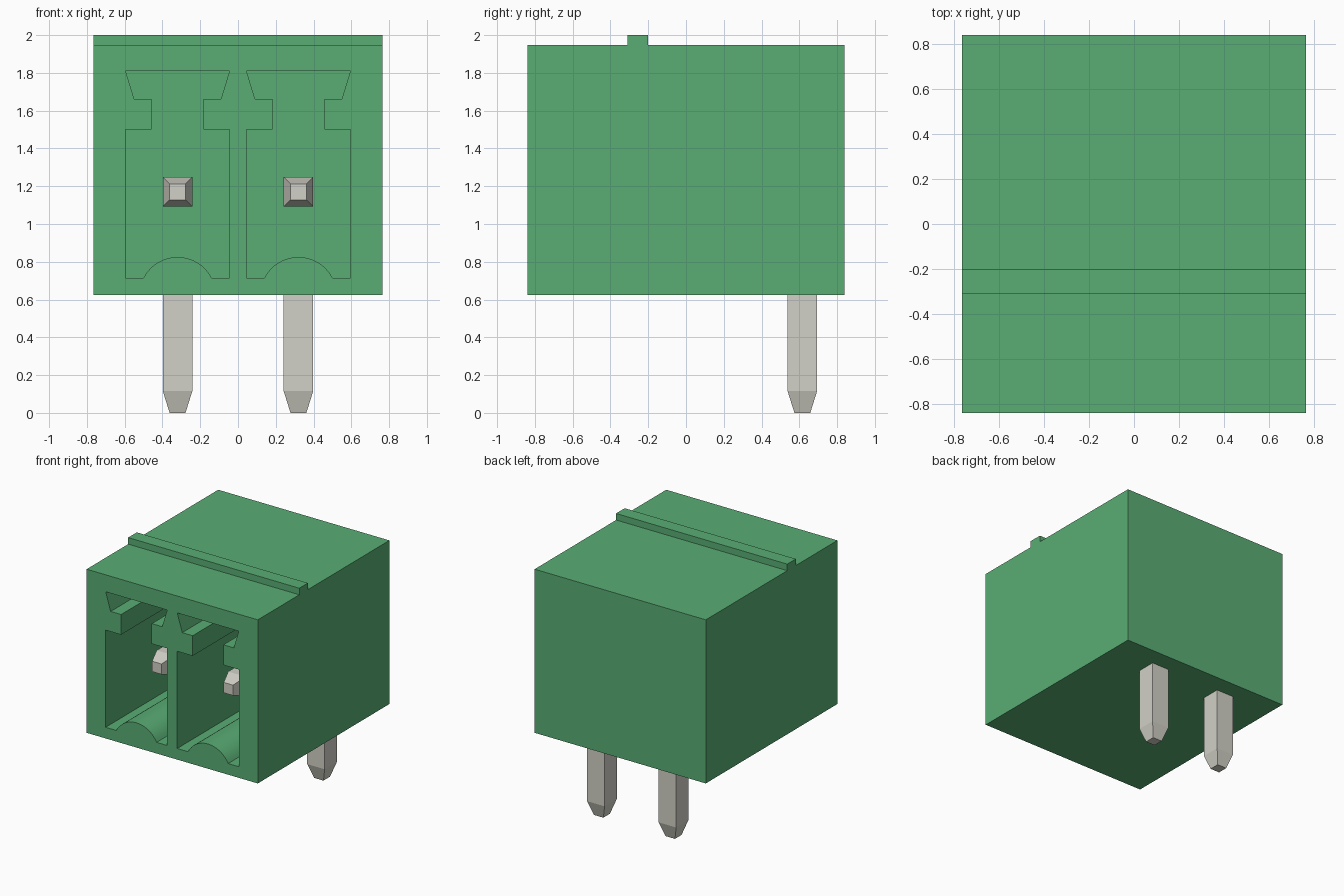
import bpy, bmesh, math
from mathutils import Vector

cube = bpy.data.objects.get("Cube")
if cube:
    bpy.data.objects.remove(cube, do_unlink=True)


def make_material(name, rgb, metallic=0.0):
    mat = bpy.data.materials.new(name)
    mat.use_nodes = True
    mat.diffuse_color = (*rgb, 1)
    bsdf = next(n for n in mat.node_tree.nodes if n.type == 'BSDF_PRINCIPLED')
    bsdf.inputs["Base Color"].default_value = (*rgb, 1)
    bsdf.inputs["Roughness"].default_value = 0.6
    return mat


green = make_material("green plastic", (0.10, 0.42, 0.175))
metal = make_material("pale grey metal", (0.644, 0.638, 0.572))


def finish(bm, name, mat):
    bmesh.ops.recalc_face_normals(bm, faces=bm.faces)
    mesh = bpy.data.meshes.new(name)
    bm.to_mesh(mesh)
    bm.free()
    mesh.materials.append(mat)
    obj = bpy.data.objects.new(name, mesh)
    bpy.context.collection.objects.link(obj)
    return obj


def extrude_profile(name, points, direction, mat):
    """Close a planar profile and push it along a direction."""
    bm = bmesh.new()
    face = bm.faces.new([bm.verts.new(p) for p in points])
    moved = bmesh.ops.extrude_face_region(bm, geom=[face])["geom"]
    bmesh.ops.translate(bm, vec=Vector(direction),
                        verts=[v for v in moved if isinstance(v, bmesh.types.BMVert)])
    return finish(bm, name, mat)


def loft_pin(name, x, sections, mat):
    """Join square sections given as (half width, inner point, outer point) in y, z."""
    bm = bmesh.new()
    rings = []
    for half, inner, outer in sections:
        corners = [(x - half, *inner), (x + half, *inner),
                   (x + half, *outer), (x - half, *outer)]
        rings.append([bm.verts.new(c) for c in corners])
    for a, b in zip(rings, rings[1:]):
        for i in range(4):
            j = (i + 1) % 4
            bm.faces.new((a[i], a[j], b[j], b[i]))
    bm.faces.new(rings[0])
    bm.faces.new(rings[-1])
    return finish(bm, name, mat)


# Housing: side profile with the ridge on top
W, D, BASE, TOP, RIDGE = 0.765, 0.84, 0.625, 1.947, 2.0
side = [(-D, BASE), (D, BASE), (D, TOP), (-0.2, TOP), (-0.2, RIDGE),
        (-0.31, RIDGE), (-0.31, TOP), (-D, TOP)]
housing = extrude_profile("housing", [(-W, y, z) for y, z in side], (2 * W, 0, 0), green)

# Socket outline: key slot above, rounded hump on the floor
FLOOR, BACK = 0.715, 0.5
half_outline = [(0.275, FLOOR), (0.275, 1.5), (0.137, 1.5),
                (0.137, 1.663), (0.23, 1.663), (0.275, 1.81)]
chord, rise = 0.18, 0.11
radius = (chord ** 2 + rise ** 2) / (2 * rise)
sweep = math.asin(chord / radius)
hump = []
for i in range(17):
    a = sweep * (i / 8 - 1)
    hump.append((radius * math.sin(a), FLOOR + rise - radius * (1 - math.cos(a))))
outline = hump + half_outline + [(-x, z) for x, z in reversed(half_outline)]

# Pin bend: tapered tip in the socket, mitred corner, tapered leg below
R, TIP, ROW, LEG = 0.078, 0.042, 1.17, 0.616
pin_sections = [
    (TIP, (-0.58, ROW - TIP), (-0.58, ROW + TIP)),
    (R, (-0.47, ROW - R), (-0.47, ROW + R)),
    (R, (LEG - R, ROW - R), (LEG + R, ROW + R)),
    (R, (LEG - R, 0.115), (LEG + R, 0.115)),
    (TIP, (LEG - TIP, 0), (LEG + TIP, 0)),
]

for label, x in (("right", -0.32), ("left", 0.32)):
    # Cut the socket into the housing
    cutter = extrude_profile(label + "_socket_cutter",
                             [(x + px, -D - 0.1, pz) for px, pz in outline],
                             (0, D + 0.1 + BACK, 0), green)
    cutter.hide_render = True
    cut = housing.modifiers.new(label + "_socket", 'BOOLEAN')
    cut.operation = 'DIFFERENCE'
    cut.solver = 'EXACT'
    cut.object = cutter
    bpy.context.view_layer.objects.active = housing
    bpy.ops.object.modifier_apply(modifier=cut.name)
    bpy.data.objects.remove(cutter, do_unlink=True)

    # Bent contact pin
    loft_pin(label + "_pin", x, pin_sections, metal)

# Smooth only the rounded humps
bpy.ops.object.select_all(action='DESELECT')
housing.select_set(True)
bpy.context.view_layer.objects.active = housing
bpy.ops.object.shade_smooth_by_angle(angle=math.radians(20))
